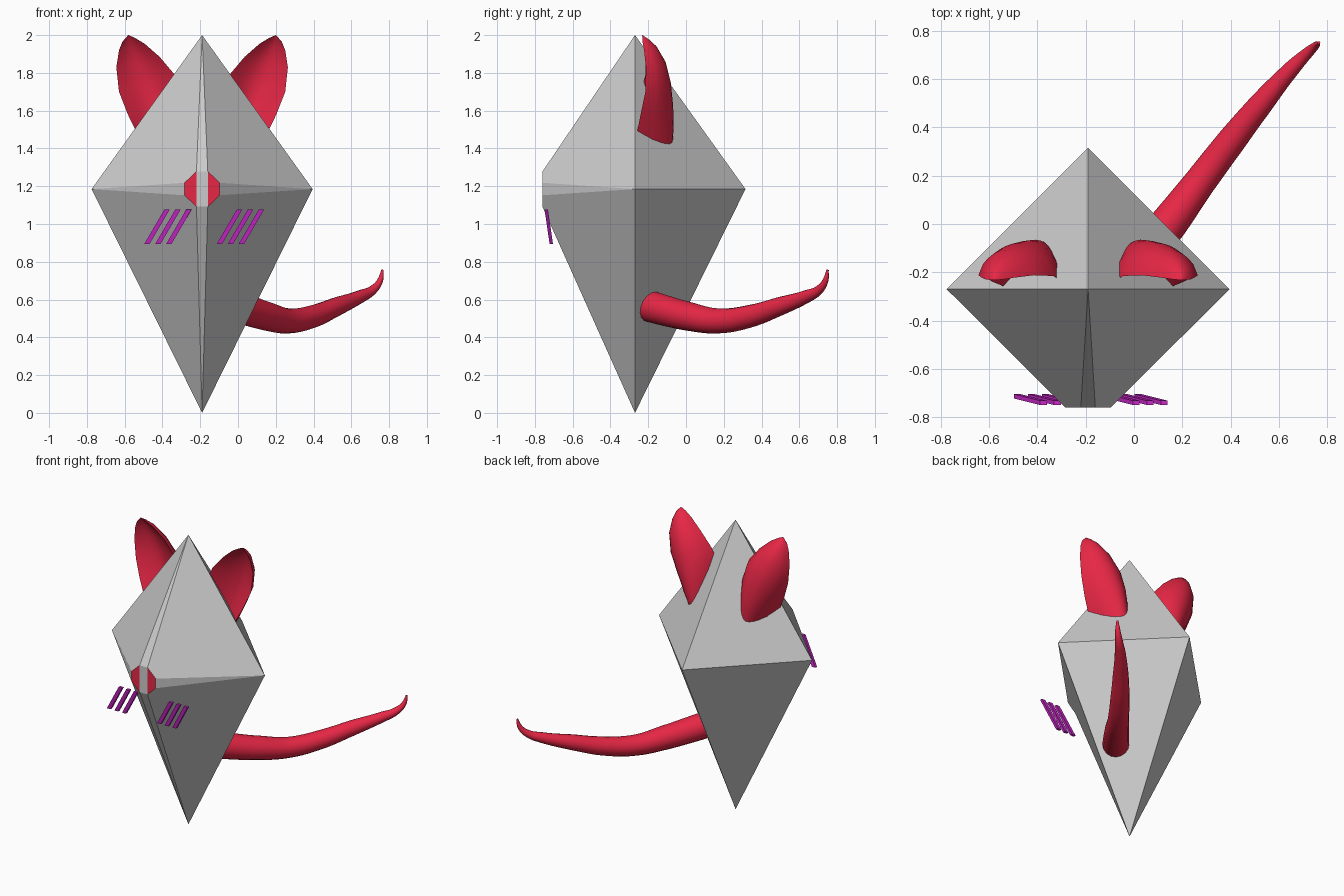
import bpy, bmesh
from math import sin, pi
from mathutils import Vector

if "Cube" in bpy.data.objects:
    bpy.data.objects.remove(bpy.data.objects["Cube"])

CX, CY, EQ = -0.19, -0.27, 1.185   # body axis and widest height


def material(name, rgb):
    m = bpy.data.materials.new(name)
    m.diffuse_color = (*rgb, 1)
    m.use_nodes = True
    m.node_tree.nodes["Principled BSDF"].inputs["Base Color"].default_value = m.diffuse_color
    return m


red = material("red", (0.8, 0.02, 0.06))
purple = material("purple", (0.58, 0.02, 0.58))


def make_mesh(name, verts, faces, mat=None, smooth=False):
    me = bpy.data.meshes.new(name)
    me.from_pydata(verts, [], faces)
    bm = bmesh.new()
    bm.from_mesh(me)
    bmesh.ops.remove_doubles(bm, verts=bm.verts, dist=1e-5)
    bmesh.ops.recalc_face_normals(bm, faces=bm.faces)
    bm.to_mesh(me)
    bm.free()
    ob = bpy.data.objects.new(name, me)
    bpy.context.collection.objects.link(ob)
    if mat:
        me.materials.append(mat)
    if smooth:
        bpy.ops.object.select_all(action='DESELECT')
        bpy.context.view_layer.objects.active = ob
        ob.select_set(True)
        bpy.ops.object.shade_smooth_by_angle(angle=pi / 3)
    return ob


# Body: stretched octahedron whose front corner is cut to an octagon
corners = [(CX, CY, 2), (CX, CY, 0), (CX + 0.585, CY, EQ),
           (CX - 0.585, CY, EQ), (CX, CY + 0.585, EQ)]
a, b, c = 0.03, 0.093, 0.033
octagon = [(a, b), (b, c), (b, -c), (a, -b), (-a, -b), (-b, -c), (-b, c), (-a, b)]
nose_ring = [(CX + x, -0.76, EQ + z) for x, z in octagon]
T, B, R, L, K = range(5)
make_mesh("body", corners + nose_ring, [
    (T, R, K), (T, K, L), (B, K, R), (B, L, K),
    (T, 5, 6, R), (R, 7, 8, B), (B, 9, 10, L), (L, 11, 12, T),
    (T, 12, 5), (R, 6, 7), (B, 8, 9), (L, 10, 11),
    (5, 12, 9, 8)])

# Nose: red fields either side of the grey strip
make_mesh("nose", nose_ring, [(0, 3, 2, 1), (4, 7, 6, 5)], red)

# Ears: hollow-fronted leaves lofted from inner edge to outer edge
# (inner x, z, outer x, z, edge y, back y, front hollow y)
stations = [
    (0.200, 2.000, 0.202, 1.999, -0.232, -0.230, -0.231),
    (0.165, 1.985, 0.232, 1.965, -0.230, -0.195, -0.215),
    (0.115, 1.955, 0.250, 1.920, -0.222, -0.155, -0.190),
    (0.035, 1.885, 0.264, 1.830, -0.212, -0.108, -0.160),
    (-0.045, 1.790, 0.250, 1.700, -0.215, -0.080, -0.140),
    (-0.088, 1.670, 0.203, 1.580, -0.240, -0.068, -0.135),
    (-0.097, 1.550, 0.150, 1.470, -0.262, -0.065, -0.140),
    (-0.090, 1.420, 0.080, 1.350, -0.275, -0.075, -0.150)]
N = 12


def ear(name, side):
    verts, faces = [], []
    for ix, iz, ox, oz, e, back, front in stations:
        ring = [(k / N, back, 0.6) for k in range(N + 1)]
        ring += [(k / N, front, 1.0) for k in range(N - 1, 0, -1)]
        for u, depth, power in ring:
            v = 0.5 - 0.5 * (1 - abs(2 * u - 1) ** 1.0) if u == 0.5 else u
            x = ix + (ox - ix) * v
            y = e + (depth - e) * max(0.0, sin(pi * u)) ** power
            verts.append((CX + side * (x - CX), y, iz + (oz - iz) * v)
                         if u != 0.5 else
                         (CX + side * ((ix + ox) / 2 - CX), y, (iz + oz) / 2))
    n = 2 * N
    for s in range(len(stations) - 1):
        for k in range(n):
            q = (k + 1) % n
            faces.append((s * n + k, s * n + q, (s + 1) * n + q, (s + 1) * n + k))
    faces.append(tuple(range(n)))
    faces.append(tuple(range((len(stations) - 1) * n, len(stations) * n)))
    return make_mesh(name, verts, faces, red, True)


ear("ear_right", 1)
ear("ear_left", -1)

# Whiskers: three slanted bars on each cheek, all leaning the same way
for group, x0 in (("left", -0.483), ("right", -0.099)):
    for i in range(3):
        low = Vector((x0 + 0.058 * i, -0.713, 0.893))
        high = low + Vector((0.108, -0.027, 0.185))
        verts = [p + Vector((dx, dy, 0)) for p in (low, high)
                 for dx, dy in ((-.014, -.009), (.014, -.009), (.014, .009), (-.014, .009))]
        make_mesh(f"whisker_{group}_{i + 1}", verts,
                  [(0, 1, 2, 3), (4, 5, 6, 7), (0, 1, 5, 4),
                   (1, 2, 6, 5), (2, 3, 7, 6), (3, 0, 4, 7)], purple)

# Tail: tapering round tube with an upturned tip
path = [(-.07, -.26, .585, .085), (.03, -.14, .55, .083), (.15, .01, .512, .077),
        (.27, .17, .487, .066), (.40, .34, .512, .060), (.52, .49, .562, .050),
        (.65, .64, .617, .034), (.715, .705, .652, .024),
        (.752, .738, .70, .016), (.765, .75, .757, .006)]
cu = bpy.data.curves.new("tail", 'CURVE')
cu.dimensions = '3D'
cu.bevel_depth = 1.0
cu.bevel_resolution = 6
cu.resolution_u = 6
cu.use_fill_caps = True
sp = cu.splines.new('BEZIER')
sp.bezier_points.add(len(path) - 1)
for p, (x, y, z, r) in zip(sp.bezier_points, path):
    p.co = (x, y, z)
    p.radius = r
    p.handle_left_type = p.handle_right_type = 'AUTO'
cu.materials.append(red)
bpy.context.collection.objects.link(bpy.data.objects.new("tail", cu))
